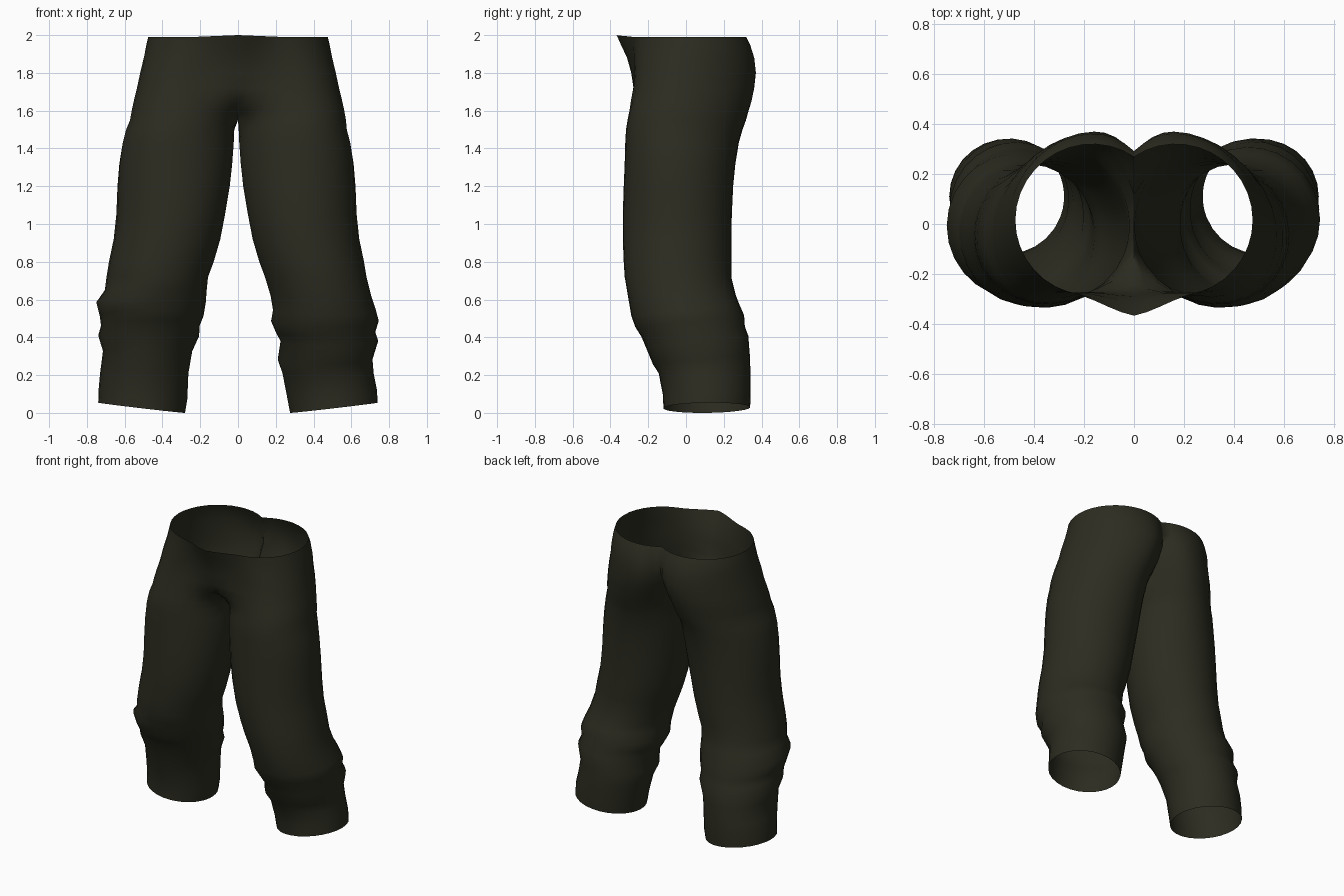
import bpy, bmesh, math

OUT, INN = 24, 5          # segments round the outer arc, and across the inner thigh

# Ring: height, inner x, outer x, front y, back y
shared = [
    (0.72, 0.150, 0.688, -0.325, 0.240),
    (0.80, 0.120, 0.675, -0.330, 0.240),
    (0.92, 0.085, 0.650, -0.335, 0.240),
    (1.05, 0.060, 0.636, -0.335, 0.243),
    (1.20, 0.035, 0.630, -0.330, 0.250),
    (1.32, 0.022, 0.620, -0.325, 0.262),
    (1.43, 0.014, 0.602, -0.322, 0.280),
    (1.50, 0.011, 0.582, -0.318, 0.300),
]
crotch = (1.55, 0.0, 0.568, -0.310, 0.318)
# Left and right shins have different fabric folds
shin = {
    1: [(0.03, 0.275, 0.740, -0.120, 0.340), (0.10, 0.262, 0.735, -0.122, 0.342),
        (0.21, 0.235, 0.718, -0.145, 0.342), (0.28, 0.210, 0.712, -0.175, 0.338),
        (0.38, 0.225, 0.742, -0.215, 0.330), (0.43, 0.200, 0.727, -0.235, 0.312),
        (0.49, 0.175, 0.745, -0.270, 0.308), (0.55, 0.185, 0.730, -0.290, 0.283),
        (0.62, 0.172, 0.705, -0.308, 0.265)],
    -1: [(0.03, 0.280, 0.740, -0.120, 0.340), (0.10, 0.268, 0.738, -0.122, 0.342),
         (0.21, 0.262, 0.730, -0.145, 0.342), (0.33, 0.242, 0.715, -0.190, 0.332),
         (0.41, 0.205, 0.740, -0.220, 0.328), (0.46, 0.203, 0.725, -0.250, 0.308),
         (0.51, 0.182, 0.732, -0.285, 0.298), (0.58, 0.170, 0.750, -0.300, 0.285),
         (0.65, 0.165, 0.705, -0.312, 0.255)],
}
# Hip ring: as above, plus y of the front centre seam
hips = [
    (1.60, -0.015, 0.558, -0.300, 0.332, -0.150),
    (1.65, -0.035, 0.547, -0.292, 0.347, -0.240),
    (1.72, -0.065, 0.530, -0.280, 0.362, -0.278),
    (1.80, -0.095, 0.513, -0.275, 0.370, -0.290),
    (1.88, -0.115, 0.498, -0.275, 0.362, -0.312),
    (1.95, -0.130, 0.485, -0.280, 0.340, -0.345),
    (1.99, -0.136, 0.475, -0.285, 0.320, -0.367),
]


def skew(z):
    """How far the section leans inwards at the back, strongest at the hips."""
    return 0.17 * max(0, min((z - 1.1) / 0.5, 1, (2.0 - z) / 0.2))


def arc(ring, seam):
    """Points from the front inner seam, round the outside, to the back seam."""
    z, xi, xo, yf, yb = ring[:5]
    cx, rx, cy, ry = (xi + xo) / 2, (xo - xi) / 2, (yf + yb) / 2, (yb - yf) / 2
    for j in range(OUT + INN):
        if j <= OUT:
            a = seam + (2 * math.pi - 2 * seam) * j / OUT
        else:
            a = -seam + 2 * seam * (j - OUT) / INN
        x, y = cx - rx * math.cos(a), cy - ry * math.sin(a)
        x -= skew(z) * (y - cy) * min(1, x / cx)
        yield x, y, z, (cx, rx, j)


bm = bmesh.new()


def bridge(a, b, count, side):
    """Faces between two rings, facing outwards."""
    for j in range(count):
        k = (j + 1) % len(a)
        f = [a[j], a[k], b[k], b[j]]
        bm.faces.new(f if side > 0 else f[::-1])


for side in (1, -1):
    prev = None
    # Closed leg tube
    for i, ring in enumerate(shin[side] + shared + [crotch]):
        row = []
        for x, y, z, (cx, rx, j) in arc(ring, 0.36):
            if i < 2:                                   # tilted hem
                z += 0.027 * (x - cx) / rx + 0.012 * (y - 0.11)
            elif 2 < i < 8:                             # slanting folds
                z += 0.03 * side * (y - 0.05) / 0.29
            if ring is crotch and j in (0, *range(OUT, OUT + INN)):
                x = 0                                   # legs join here
            off = -0.008 if ring in shared else 0       # slight sway of the thighs
            row.append(bm.verts.new((side * x + off, y, z)))
        if prev:
            bridge(prev, row, len(row), side)
        prev = row
    # Open hip halves, meeting on the centre line
    prev = prev[:OUT + 1]
    for ring in hips:
        z, xi, xo, yf, yb, front = ring
        seam = math.acos((xi + xo) / (xo - xi))
        pts = list(arc(ring, seam))[:OUT + 1]
        row = []
        for x, y, z, (cx, rx, j) in pts:
            if j < OUT // 2 and x < 0.24:               # front flap
                t = max(0, x / 0.24)
                edge = yf + 0.003
                flap = front + (edge - front) * t ** (1.2 if z > 1.7 else 0.6)
                y = flap + (y - flap) * t ** 3
                if ring is hips[-1]:
                    z += 0.01 * (1 - t)
            if j in (0, OUT):
                x = 0
            row.append(bm.verts.new((side * x, y, z)))
        bridge(prev, row, OUT, side)
        prev = row

bmesh.ops.remove_doubles(bm, verts=bm.verts, dist=0.002)
low = min(v.co.z for v in bm.verts)
for v in bm.verts:
    if v.co.z < 0.2:
        v.co.z -= low

mesh = bpy.data.meshes.new("trousers")
bm.to_mesh(mesh)
bm.free()
trousers = bpy.data.objects.new("trousers", mesh)
bpy.context.collection.objects.link(trousers)

# Dark olive cloth
cloth = bpy.data.materials.new("dark olive cloth")
cloth.diffuse_color = (0.025, 0.025, 0.015, 1)
mesh.materials.append(cloth)

bpy.context.view_layer.objects.active = trousers
trousers.select_set(True)
bpy.ops.object.shade_smooth_by_angle(angle=math.radians(75))
